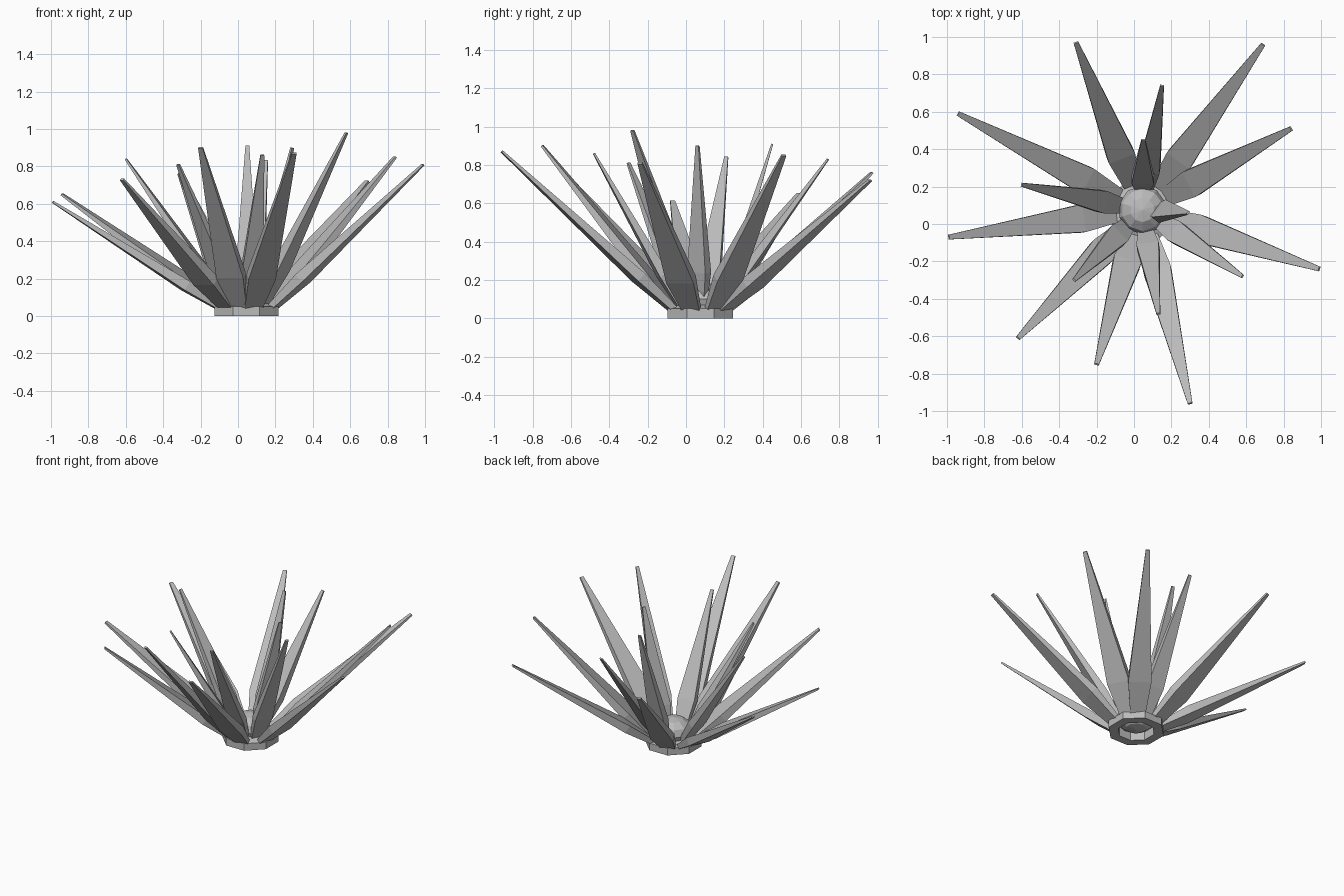
import bpy
import bmesh
from math import cos, sin, pi, radians
from mathutils import Vector, Matrix

cube = bpy.data.objects.get("Cube")
if cube:
    bpy.data.objects.remove(cube, do_unlink=True)

grey = bpy.data.materials.new("plain grey")
grey.use_nodes = True
colour = (0.5, 0.5, 0.5, 1)
grey.diffuse_color = colour
grey.node_tree.nodes["Principled BSDF"].inputs["Base Color"].default_value = colour

CENTRE = Vector((0.045, 0.075, 0))
UP = Vector((0, 0, 1))


def make_object(name, bm):
    bmesh.ops.recalc_face_normals(bm, faces=bm.faces)
    mesh = bpy.data.meshes.new(name)
    bm.to_mesh(mesh)
    bm.free()
    mesh.materials.append(grey)
    obj = bpy.data.objects.new(name, mesh)
    bpy.context.collection.objects.link(obj)
    return obj


def loft(bm, rings, closed=False):
    """Skin a list of vertex rings; cap both ends or join them in a loop."""
    n = len(rings[0])
    pairs = list(zip(rings, rings[1:]))
    if closed:
        pairs.append((rings[-1], rings[0]))
    for a, b in pairs:
        for i in range(n):
            j = (i + 1) % n
            bm.faces.new((a[i], a[j], b[j], b[i]))
    if not closed:
        bm.faces.new(rings[0][::-1])
        bm.faces.new(rings[-1])


def leaf(name, tip, root_radius, root_z, width, thick, twist=0):
    """Flat tapered blade with a knee near the root."""
    tip = Vector(tip)
    out = tip - CENTRE
    out.z = 0
    out.normalize()
    root = CENTRE + out * root_radius + UP * root_z
    axis = tip - root
    side = UP.cross(out).normalized()
    turn = Matrix.Rotation(radians(twist), 3, axis.normalized())
    side = turn @ side
    normal = axis.normalized().cross(side)
    bm = bmesh.new()
    rings = []
    # fraction of length, width and thickness at root, knee and tip
    for f, w, t in ((0, 0.65, 0.6), (0.2, 1, 1), (1, 0.17, 0.2)):
        mid = root + axis * f
        rings.append([bm.verts.new(mid + side * (sx * w * width / 2)
                                   + normal * (sn * t * thick / 2))
                      for sx, sn in ((-1, -1), (1, -1), (1, 1), (-1, 1))])
    loft(bm, rings)
    make_object(name, bm)


# Outer rosette of long spreading leaves
outer_tips = [(-0.31, 0.97, 0.76), (0.69, 0.96, 0.72), (-0.94, 0.59, 0.65),
              (0.84, 0.51, 0.85), (-0.99, -0.07, 0.61), (-0.62, -0.61, 0.73),
              (-0.2, -0.75, 0.9), (0.3, -0.96, 0.87), (0.99, -0.24, 0.81)]
for i, tip in enumerate(outer_tips):
    leaf(f"outer_leaf_{i + 1}", tip, 0.15, 0.05, 0.15, 0.055)

# Inner rosette of steeper leaves
inner_tips = [(0.15, 0.74, 0.83), (0.05, 0.45, 0.91), (-0.6, 0.21, 0.84),
              (0.58, -0.28, 0.98), (-0.32, -0.3, 0.81), (0.13, -0.48, 0.86)]
for i, tip in enumerate(inner_tips):
    leaf(f"inner_leaf_{i + 1}", tip, 0.11, 0.07, 0.12, 0.05)
leaf("inner_leaf_twisted", (0.29, 0.06, 0.9), 0.07, 0.08, 0.12, 0.05, -35)

# Hollow eight-sided base ring
bm = bmesh.new()
rings = []
for r, z in ((0.185, 0), (0.185, 0.05), (0.12, 0.07), (0.12, 0)):
    rings.append([bm.verts.new(CENTRE + Vector((r * cos(a), r * sin(a), z)))
                  for a in [(k + 0.5) * pi / 4 for k in range(8)]])
loft(bm, rings, closed=True)
make_object("base_ring", bm)

# Rounded core between the leaves
bm = bmesh.new()
bmesh.ops.create_uvsphere(bm, u_segments=10, v_segments=6, radius=1)
bmesh.ops.transform(bm, verts=bm.verts,
                    matrix=Matrix.Translation(CENTRE + UP * 0.1)
                    @ Matrix.Diagonal((0.13, 0.13, 0.09, 1)))
make_object("core", bm)
